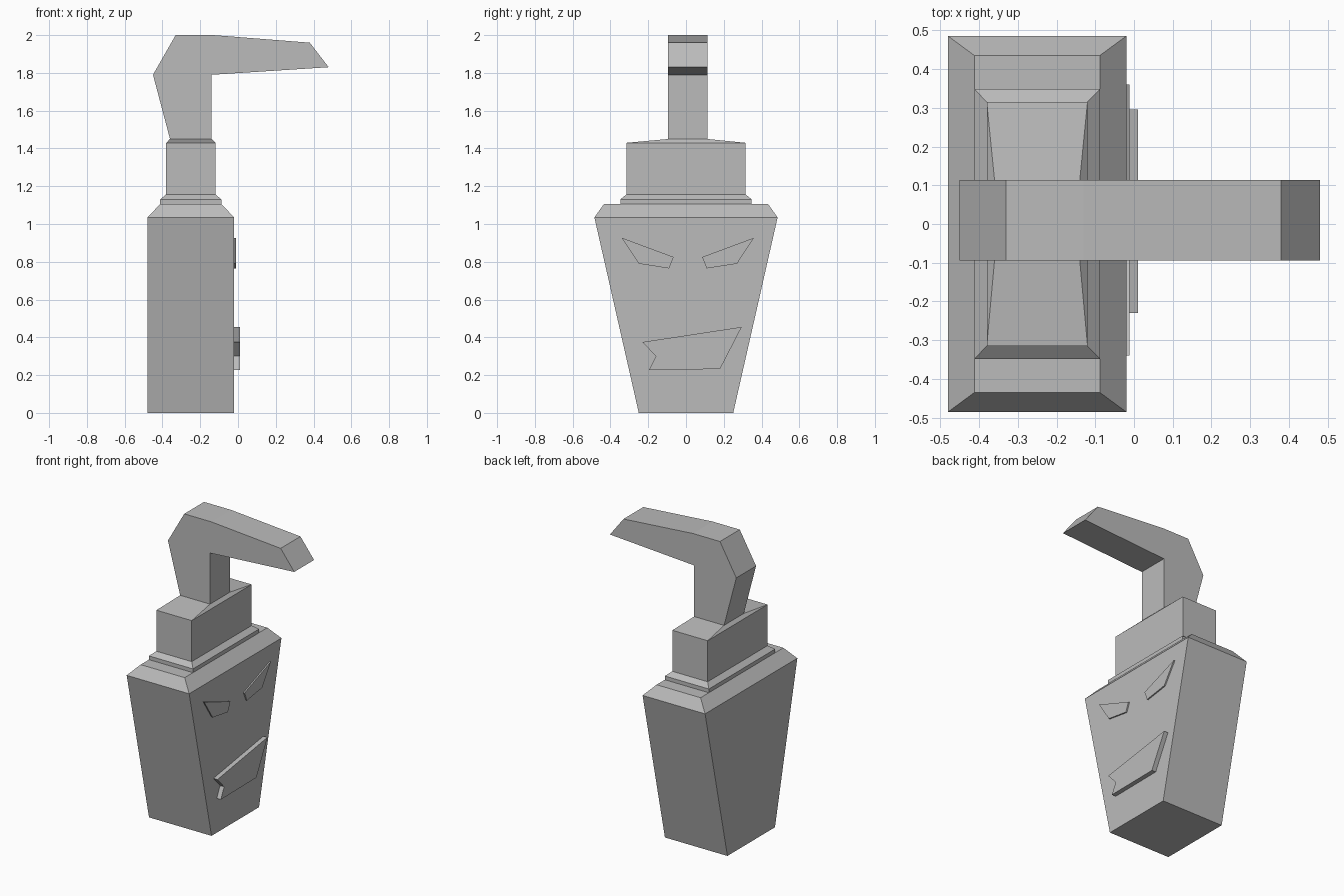
import bpy
import bmesh

cube = bpy.data.objects.get("Cube")
if cube:
    bpy.data.objects.remove(cube, do_unlink=True)

grey = bpy.data.materials.new("plain grey")
grey.use_nodes = True
GREY = (0.5, 0.5, 0.5, 1)
grey.diffuse_color = GREY
grey.node_tree.nodes["Principled BSDF"].inputs["Base Color"].default_value = GREY


def loft(name, rings):
    """Bridge matching closed rings of points and cap both ends."""
    bm = bmesh.new()
    loops = [[bm.verts.new(p) for p in ring] for ring in rings]
    for a, b in zip(loops, loops[1:]):
        for i in range(len(a)):
            j = (i + 1) % len(a)
            bm.faces.new((a[i], a[j], b[j], b[i]))
    bm.faces.new(loops[0][::-1])
    bm.faces.new(loops[-1])
    bmesh.ops.recalc_face_normals(bm, faces=bm.faces)
    mesh = bpy.data.meshes.new(name)
    bm.to_mesh(mesh)
    bm.free()
    mesh.materials.append(grey)
    obj = bpy.data.objects.new(name, mesh)
    bpy.context.collection.objects.link(obj)
    return obj


AXIS = -0.25   # bottle centre line along x
FACE = -0.02   # x of the decorated side
MID = 0.01     # centre of head and eyes along y


def rect(half_x, half_y, z, y=0):
    return [(AXIS + sx * half_x, y + sy * half_y, z)
            for sx, sy in ((-1, -1), (1, -1), (1, 1), (-1, 1))]


def plate(name, outline, thickness):
    return loft(name, [[(x, y, z) for y, z in outline]
                       for x in (FACE - 0.01, FACE + thickness)])


# Tapered bottle with sloped shoulders
loft("bottle", [rect(0.23, 0.25, 0), rect(0.23, 0.485, 1.035),
                rect(0.162, 0.435, 1.105)])

# Stepped collar, narrowing to the pump stem
loft("collar", [rect(0.162, 0.348, 1.1), rect(0.162, 0.348, 1.13),
                rect(0.13, 0.315, 1.157), rect(0.13, 0.315, 1.43),
                rect(0.11, 0.104, 1.45, MID)])

# Pump head with its long spout
profile = [(-0.36, 1.45), (-0.45, 1.79), (-0.33, 2.0), (-0.13, 2.0),
           (0.38, 1.96), (0.48, 1.83), (-0.14, 1.79), (-0.14, 1.45)]
loft("pump_head", [[(x, MID + side * 0.104, z) for x, z in profile]
                   for side in (-1, 1)])

# Slanted eyes, mirrored about the head centre
eye = [(0.35, 0.927), (0.075, 0.825), (0.1, 0.765), (0.26, 0.79)]
for name, side in (("left_eye", 1), ("right_eye", -1)):
    plate(name, [(MID + side * y, z) for y, z in eye], 0.009)

# Crooked grin
plate("mouth", [(0.295, 0.455), (-0.23, 0.375), (-0.16, 0.3),
                (-0.195, 0.228), (0.18, 0.232)], 0.03)
